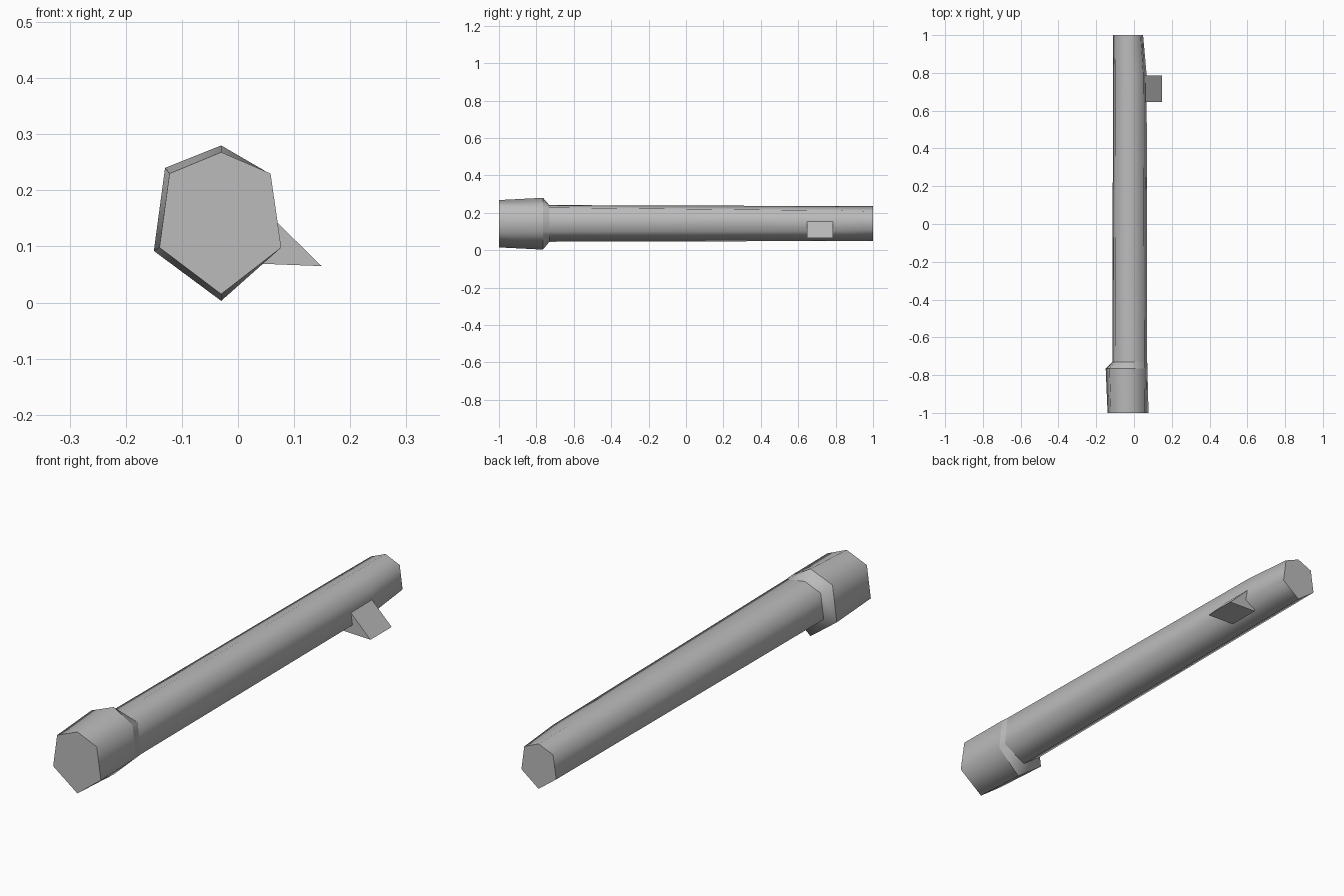
import bpy
import bmesh

cube = bpy.data.objects.get("Cube")
if cube:
    bpy.data.objects.remove(cube, do_unlink=True)

GREY = (0.5, 0.5, 0.5, 1)
mat = bpy.data.materials.new("plain grey")
mat.use_nodes = True
mat.diffuse_color = GREY
mat.node_tree.nodes["Principled BSDF"].inputs["Base Color"].default_value = GREY


def loft(name, rings, smooth):
    """Skin a list of (y, [(x, z), ...]) rings and close both ends."""
    bm = bmesh.new()
    loops = [[bm.verts.new((x, y, z)) for x, z in pts] for y, pts in rings]
    n = len(loops[0])
    for a, b in zip(loops, loops[1:]):
        for i in range(n):
            j = (i + 1) % n
            bm.faces.new((a[i], a[j], b[j], b[i])).smooth = smooth
    caps = [bm.faces.new(loops[0]), bm.faces.new(loops[-1])]
    bmesh.ops.recalc_face_normals(bm, faces=bm.faces)
    # Ends and collar rings stay crisp; the long corners blend
    crisp = set(loops[0] + loops[-1])
    for ring in loops[1:3]:
        crisp.update(ring)
    for e in bm.edges:
        same_y = abs(e.verts[0].co.y - e.verts[1].co.y) < 0.001
        if same_y and e.verts[0] in crisp:
            e.smooth = False
    me = bpy.data.meshes.new(name)
    bm.to_mesh(me)
    bm.free()
    me.materials.append(mat)
    ob = bpy.data.objects.new(name, me)
    bpy.context.collection.objects.link(ob)
    return ob


def hexagon(top, bottom, upper_r, lower_r, lower_l, upper_l):
    return [(-0.03, top), upper_r, lower_r, (-0.03, bottom), lower_l, upper_l]


# Tube with a collar that steps out on one side only
loft("barrel_tube", [
    (-1.0, hexagon(0.268, 0.015, (0.058, 0.23), (0.077, 0.098), (-0.14, 0.098), (-0.122, 0.23))),
    (-0.765, hexagon(0.28, 0.003, (0.056, 0.23), (0.071, 0.098), (-0.15, 0.092), (-0.13, 0.24))),
    (-0.73, hexagon(0.241, 0.045, (0.055, 0.228), (0.07, 0.1), (-0.115, 0.108), (-0.101, 0.212))),
    (0.79, hexagon(0.236, 0.049, (0.05, 0.212), (0.067, 0.104), (-0.111, 0.11), (-0.097, 0.208))),
    (1.0, hexagon(0.235, 0.05, (0.035, 0.207), (0.048, 0.11), (-0.11, 0.11), (-0.096, 0.207))),
], True)

# Small wedge on the side near the far end
wedge = [(0.05, 0.162), (0.149, 0.065), (0.02, 0.07)]
loft("side_wedge", [(0.647, wedge), (0.785, wedge)], False)
